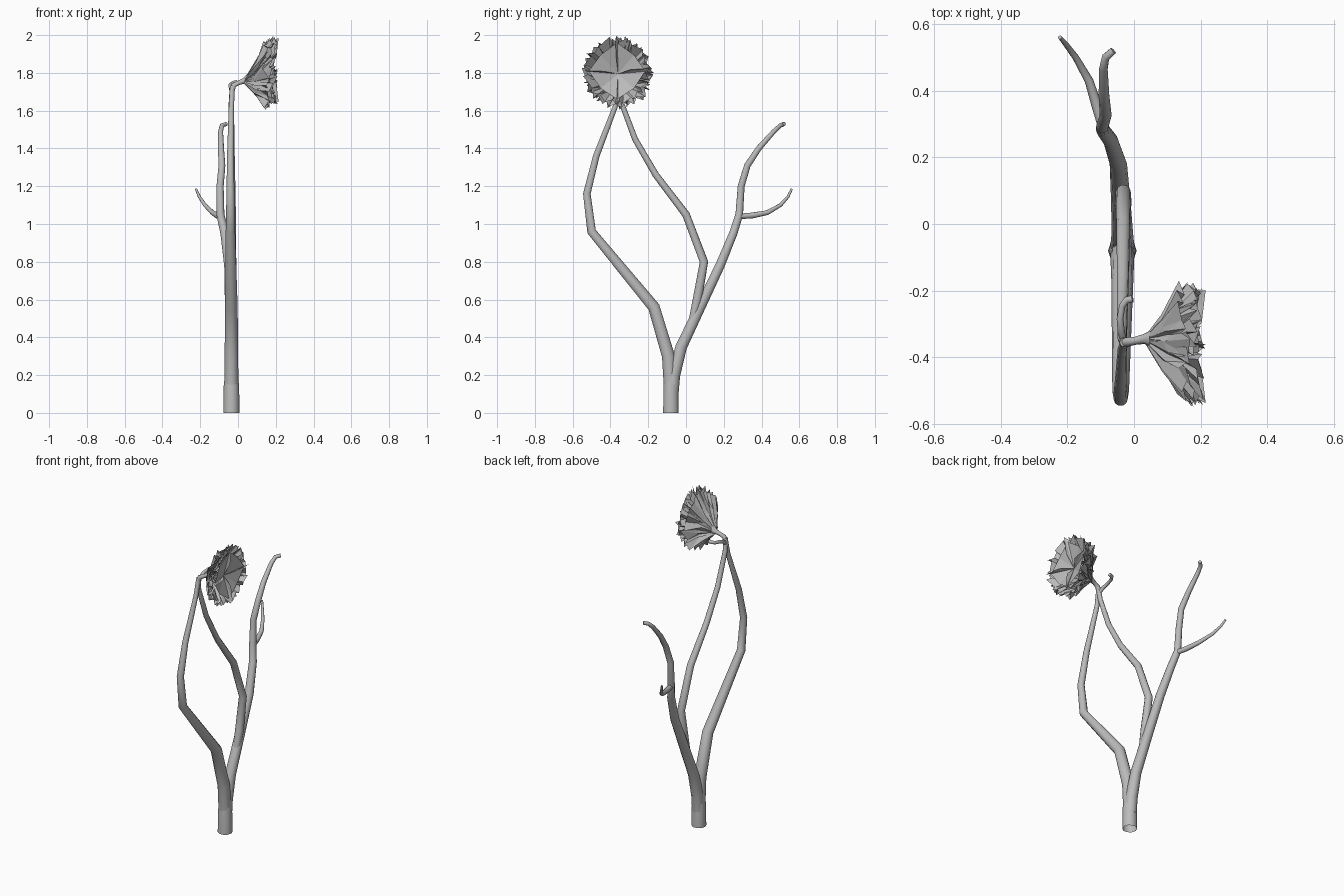
import bpy, bmesh, math, random
from mathutils import Vector

random.seed(4)
cube = bpy.data.objects.get("Cube")
if cube:
    bpy.data.objects.remove(cube, do_unlink=True)

GREY = (0.5, 0.5, 0.5, 1)
mat = bpy.data.materials.new("plain grey")
mat.use_nodes = True
mat.diffuse_color = GREY
mat.node_tree.nodes["Principled BSDF"].inputs["Base Color"].default_value = GREY


def tube(name, points, caps=True):
    """Tapered round stem through (x, y, z, radius) points."""
    curve = bpy.data.curves.new(name, "CURVE")
    curve.dimensions = "3D"
    curve.bevel_depth = 1
    curve.bevel_resolution = 3
    curve.use_fill_caps = caps
    spline = curve.splines.new("POLY")
    spline.points.add(len(points) - 1)
    for p, (x, y, z, r) in zip(spline.points, points):
        p.co = (x, y, z, 1)
        p.radius = r
    curve.materials.append(mat)
    obj = bpy.data.objects.new(name, curve)
    bpy.context.collection.objects.link(obj)
    bpy.ops.object.select_all(action="DESELECT")
    obj.select_set(True)
    bpy.context.view_layer.objects.active = obj
    bpy.ops.object.convert(target="MESH")
    bpy.ops.object.shade_smooth_by_angle(angle=math.radians(45))


# Stems
tube("trunk", [(-.035, -.08, 0, .043), (-.035, -.08, .14, .041), (-.035, -.08, .24, .03)], caps=False)
tube("front_stem", [
    (-.035, -.08, .1, .037), (-.035, -.093, .3, .036), (-.035, -.17, .56, .033),
    (-.04, -.5, .96, .025), (-.04, -.525, 1.16, .021), (-.04, -.475, 1.36, .018),
    (-.035, -.375, 1.62, .014), (-.03, -.355, 1.73, .013)])
tube("back_stem", [
    (-.035, -.075, .1, .037), (-.035, -.065, .2, .036), (-.035, -.025, .35, .032),
    (-.04, .075, .56, .029), (-.047, .18, .78, .026), (-.07, .25, .95, .023),
    (-.093, .282, 1.05, .021), (-.095, .292, 1.2, .019), (-.085, .325, 1.31, .018),
    (-.09, .385, 1.4, .016), (-.092, .465, 1.49, .013), (-.085, .5, 1.522, .012),
    (-.062, .52, 1.53, .011)])
tube("middle_stem", [
    (-.035, .03, .47, .02), (-.032, .06, .6, .025), (-.032, .095, .8, .023),
    (-.032, 0, 1.05, .021), (-.033, -.16, 1.26, .018), (-.035, -.27, 1.45, .016),
    (-.035, -.345, 1.65, .014), (-.03, -.355, 1.73, .013)])
tube("twig", [
    (-.09, .282, 1.04, .015), (-.11, .35, 1.045, .016), (-.135, .43, 1.06, .013),
    (-.175, .5, 1.1, .01), (-.205, .54, 1.145, .008), (-.222, .56, 1.185, .006)])
tube("hook", [
    (-.03, -.355, 1.69, .01), (-.038, -.325, 1.72, .011), (-.042, -.285, 1.735, .01),
    (-.035, -.245, 1.742, .01), (-.022, -.228, 1.748, .011), (-.004, -.224, 1.752, .011)])
tube("flower_stalk", [
    (-.032, -.356, 1.7, .013), (-.022, -.354, 1.735, .014), (.005, -.35, 1.748, .012),
    (.03, -.345, 1.757, .015), (.055, -.345, 1.765, .028)])


def bloom_point(radius, angle, depth):
    """Point in the bloom, which opens toward +x and leans a little upward."""
    lean = depth / .17
    return Vector((.025 + depth, -.345 - .02 * lean + radius * math.cos(angle),
                   1.752 + .058 * lean + radius * math.sin(angle)))


def finish(name, bm):
    mesh = bpy.data.meshes.new(name)
    bm.to_mesh(mesh)
    bm.free()
    mesh.materials.append(mat)
    bpy.context.collection.objects.link(bpy.data.objects.new(name, mesh))


def ruffle(name, count, neck, mid, rim):
    """Pleated funnel with a jagged rim; each ring is (radius, depth, jitter)."""
    bm = bmesh.new()
    rings = []
    for level, (radius, depth, jitter) in enumerate((neck, mid, rim)):
        ring = []
        for i in range(count):
            pleat = jitter * (1 if i % 2 else -1) * random.uniform(.3, 1)
            angle = math.tau * (i + level * random.uniform(-.5, .5)) / count
            ring.append(bm.verts.new(bloom_point(
                radius + pleat, angle, depth + random.uniform(-1, 1) * jitter)))
        rings.append(ring)
    for low, high in zip(rings, rings[1:]):
        for i in range(count):
            j = (i + 1) % count
            bm.faces.new((low[i], low[j], high[i]))
            bm.faces.new((low[j], high[j], high[i]))
    finish(name, bm)


# Ruffled petal layers, outermost first
ruffle("outer_petals", 38, (.012, .01, .002), (.09, .068, .012), (.168, .125, .022))
ruffle("second_petals", 46, (.012, .015, .002), (.095, .085, .014), (.175, .15, .02))
ruffle("third_petals", 42, (.012, .02, .002), (.09, .1, .014), (.168, .17, .018))

# Broad inner petals: four flat quarters with a raised blade on each seam
bm = bmesh.new()
heart = bloom_point(0, 0, .125)
for q in range(4):
    a, b = q * math.pi / 2, (q + 1) * math.pi / 2
    corners = [bloom_point(.15, a, .17), bloom_point(.125, (a + b) / 2, .16), bloom_point(.15, b, .17)]
    bm.faces.new([bm.verts.new(p) for p in (heart, corners[0], corners[1])])
    bm.faces.new([bm.verts.new(p) for p in (heart, corners[1], corners[2])])
    blade = (heart, bloom_point(.16, a - .05, .165), bloom_point(.17, a + .04, .19),
             bloom_point(.07, a + .06, .178))
    verts = [bm.verts.new(p) for p in blade]
    bm.faces.new(verts[:3])
    bm.faces.new((verts[0], verts[2], verts[3]))
finish("inner_petals", bm)
